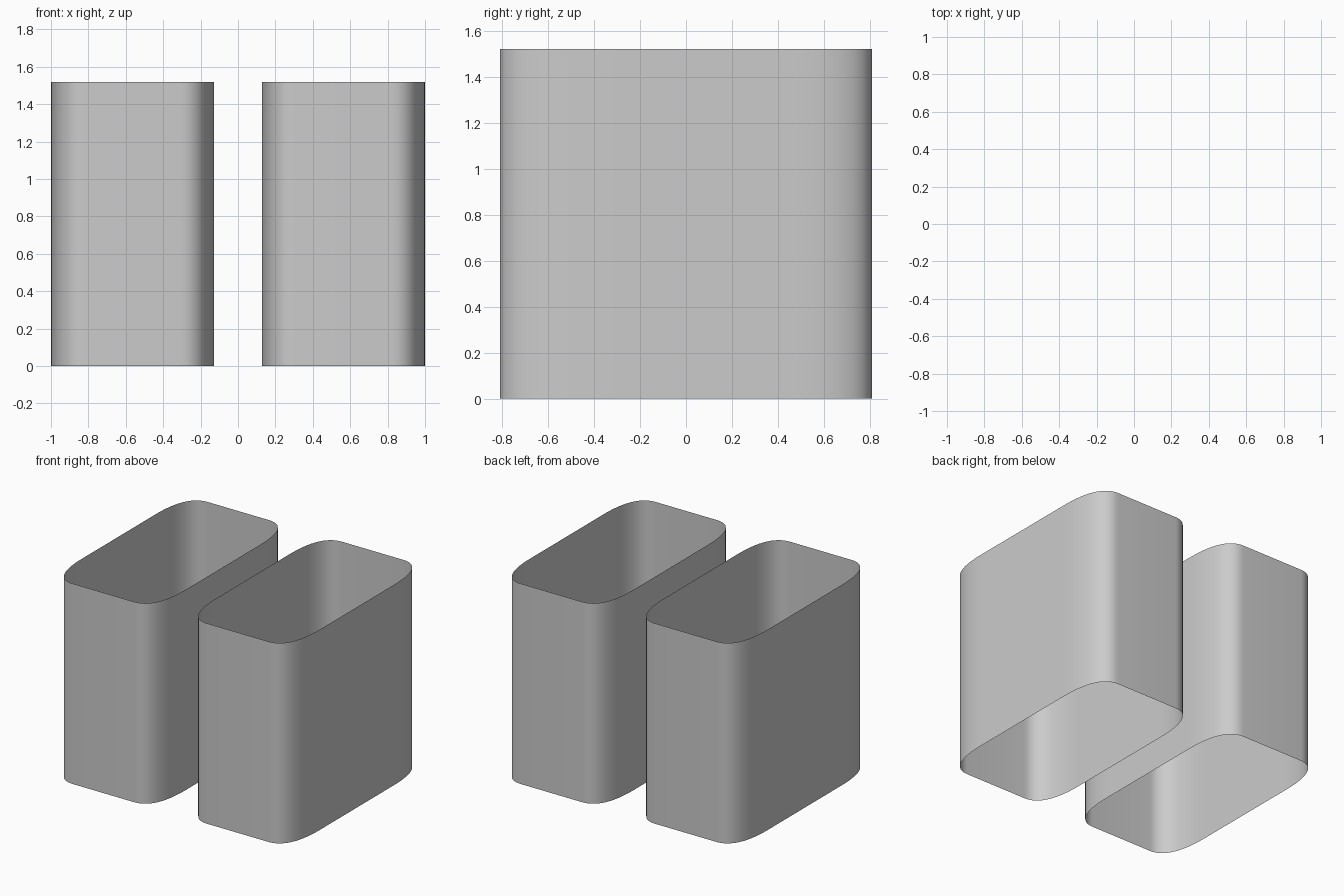
import bpy

if "Cube" in bpy.data.objects:
    bpy.data.objects.remove(bpy.data.objects["Cube"])

HEIGHT, HALF_W, HALF_L = 1.52, 0.4365, 0.81
CORNER_X, CORNER_Y, STEPS = 0.18, 0.37, 16


def outline():
    """Rounded rectangle with quadratic corners, longer along y."""
    corner = []
    for i in range(STEPS + 1):
        t = i / STEPS
        corner.append((HALF_W - CORNER_X * t * t,
                       HALF_L - CORNER_Y * (1 - t) ** 2))
    right_back = corner
    left_back = [(-x, y) for x, y in reversed(corner)]
    left_front = [(-x, -y) for x, y in corner]
    right_front = [(x, -y) for x, y in reversed(corner)]
    return right_back + left_back + left_front + right_front


def sleeve(name, cx):
    """Thin open-ended wall swept straight up."""
    ring = outline()
    n = len(ring)
    verts = [(x, y, z) for z in (0, HEIGHT) for x, y in ring]
    faces = [(i, (i + 1) % n, (i + 1) % n + n, i + n) for i in range(n)]
    mesh = bpy.data.meshes.new(name)
    mesh.from_pydata(verts, [], faces)
    mesh.shade_smooth()
    obj = bpy.data.objects.new(name, mesh)
    obj.location.x = cx
    bpy.context.collection.objects.link(obj)


# two matching sleeves side by side
sleeve("left_sleeve", -0.5635)
sleeve("right_sleeve", 0.5635)
